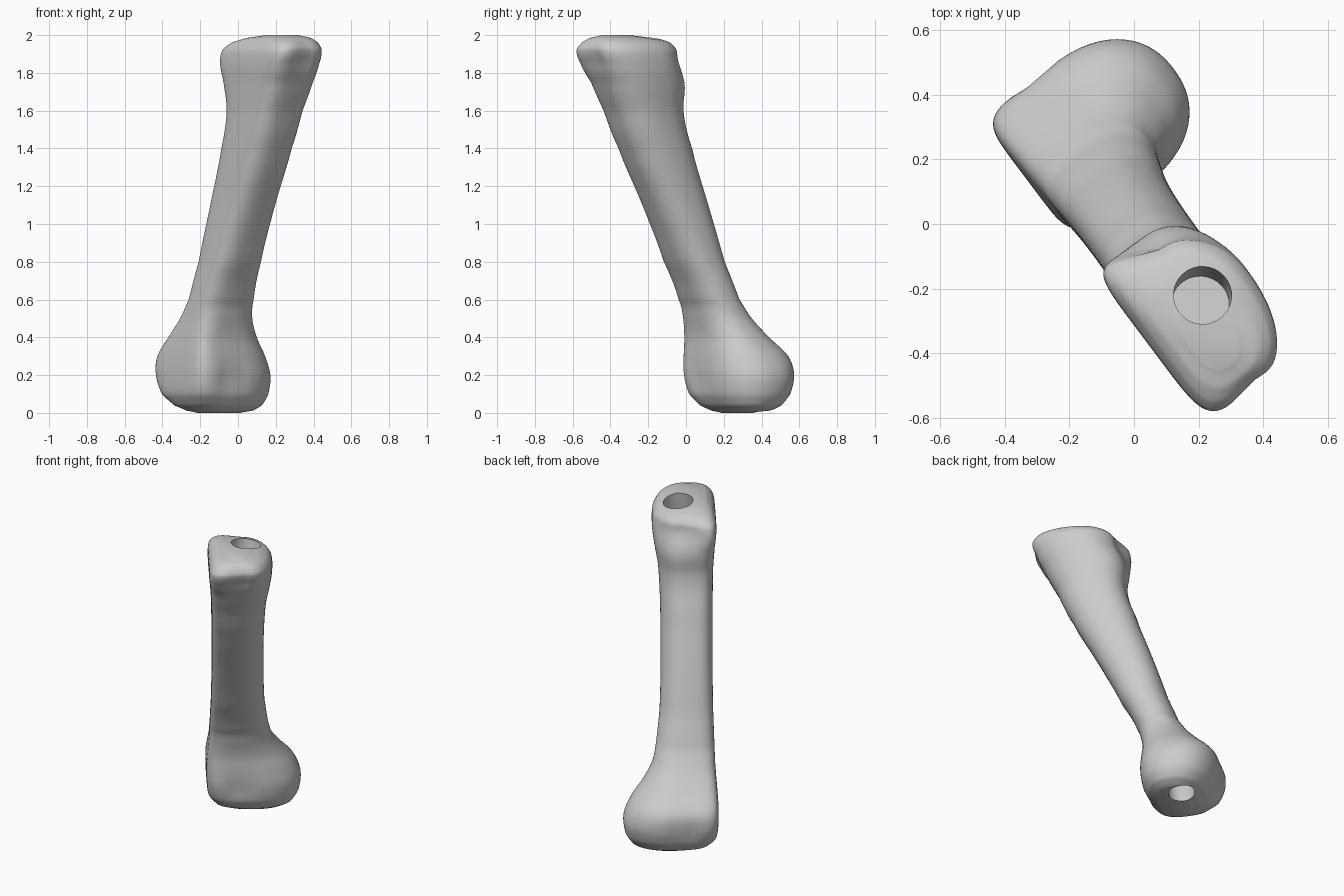
import bpy, bmesh, math
from mathutils import Vector

if "Cube" in bpy.data.objects:
    bpy.data.objects.remove(bpy.data.objects["Cube"])

SEG, SUB = 72, 5

# Rings: z, u0, u1 (rounded side to flat side), v0, v1 (back to front), squareness
RINGS = [
    (0, -.22, .04, -.36, -.22, 2.2),
    (.012, -.29, .09, -.415, -.17, 2.5),
    (.04, -.34, .135, -.47, -.125, 3.2),
    (.1, -.375, .172, -.52, -.09, 4.5),
    (.2, -.385, .182, -.545, -.075, 6),
    (.3, -.345, .182, -.53, -.075, 6),
    (.4, -.27, .175, -.44, -.075, 5),
    (.5, -.21, .168, -.355, -.055, 3.5),
    (.6, -.185, .165, -.285, -.02, 3),
    (.8, -.16, .16, -.205, .08, 3),
    (1.1, -.15, .16, -.108, .225, 3),
    (1.4, -.15, .165, -.005, .38, 3.2),
    (1.6, -.16, .17, .055, .47, 3.8),
    (1.75, -.185, .18, .04, .545, 4.5),
    (1.85, -.195, .188, .03, .6, 6),
    (1.92, -.19, .185, .045, .628, 6),
    (1.96, -.165, .165, .1, .61, 5),
    (1.985, -.12, .135, .19, .58, 3.5),
    (2, -.05, .09, .3, .53, 2.5),
]


def catmull(p0, p1, p2, p3, t):
    return [.5 * (2*b + (c - a)*t + (2*a - 5*b + 4*c - d)*t*t + (3*b - a - 3*c + d)*t**3)
            for a, b, c, d in zip(p0, p1, p2, p3)]


def bump(x, centre, width):
    return math.exp(-((x - centre)/width)**2)


def outline(ring):
    z, u0, u1, v0, v1, square = ring
    uc, vc, a, b = (u0 + u1)/2, (v0 + v1)/2, (u1 - u0)/2, (v1 - v0)/2
    # shallow grooves on both heads; the upper head's back slants forward
    groove = .022*bump(z, 1.89, .08) + .014*bump(z, .18, .09)
    skew = .10*bump(z, 1.88, .11)
    pts = []
    for i in range(SEG):
        t = 2*math.pi*(i + .5)/SEG
        c, s = math.cos(t), math.sin(t)
        p = square if c > 0 else 2.25
        u = uc + a*math.copysign(abs(c)**(2/p), c)
        v = vc + b*math.copysign(abs(s)**(2/p), s)
        v -= math.copysign(groove*bump(u, 0, .06), s)
        v += skew*max(0, -s)*(u1 - u)/(u1 - u0)
        # turn the bone's own axes into world x and y
        pts.append((-.8*u + .6*v, -.6*u - .8*v, z))
    return pts


# Bone body lofted through the interpolated rings
levels = []
for i in range(len(RINGS) - 1):
    quad = [RINGS[min(max(i + k, 0), len(RINGS) - 1)] for k in (-1, 0, 1, 2)]
    for s in range(SUB):
        r = catmull(*quad, s/SUB)
        r[0] = RINGS[i][0] + (RINGS[i + 1][0] - RINGS[i][0])*s/SUB
        levels.append(r)
levels.append(RINGS[-1])

bm = bmesh.new()
loops = [[bm.verts.new(p) for p in outline(r)] for r in levels]
for lo, hi in zip(loops, loops[1:]):
    for j in range(SEG):
        k = (j + 1) % SEG
        bm.faces.new((lo[j], lo[k], hi[k], hi[j]))
bm.faces.new(loops[0])
bm.faces.new(loops[-1])
bmesh.ops.recalc_face_normals(bm, faces=bm.faces)
mesh = bpy.data.meshes.new("bone")
bm.to_mesh(mesh)
bm.free()
bone = bpy.data.objects.new("bone", mesh)
bpy.context.collection.objects.link(bone)


# Round sockets drilled into both ends
def drill(name, start, end, radius):
    start, end = Vector(start), Vector(end)
    axis = end - start
    bpy.ops.mesh.primitive_cylinder_add(
        vertices=32, radius=radius, depth=axis.length, location=(start + end)/2,
        rotation=axis.to_track_quat('Z', 'Y').to_euler())
    cutter = bpy.context.object
    cutter.name = name
    cutter.hide_render = True
    mod = bone.modifiers.new(name, 'BOOLEAN')
    mod.operation, mod.solver, mod.object = 'DIFFERENCE', 'EXACT', cutter
    bpy.context.view_layer.objects.active = bone
    bpy.ops.object.modifier_apply(modifier=name)
    bpy.data.objects.remove(cutter)


drill("top_socket", (.215, -.21, 2.05), (.205, -.25, 1.82), .09)
drill("bottom_socket", (-.04, .41, -.08), (-.06, .35, .15), .08)

# Smooth shading with crisp socket rims
bpy.ops.object.select_all(action='DESELECT')
bone.select_set(True)
bpy.context.view_layer.objects.active = bone
bpy.ops.object.shade_smooth_by_angle(angle=math.radians(35))
